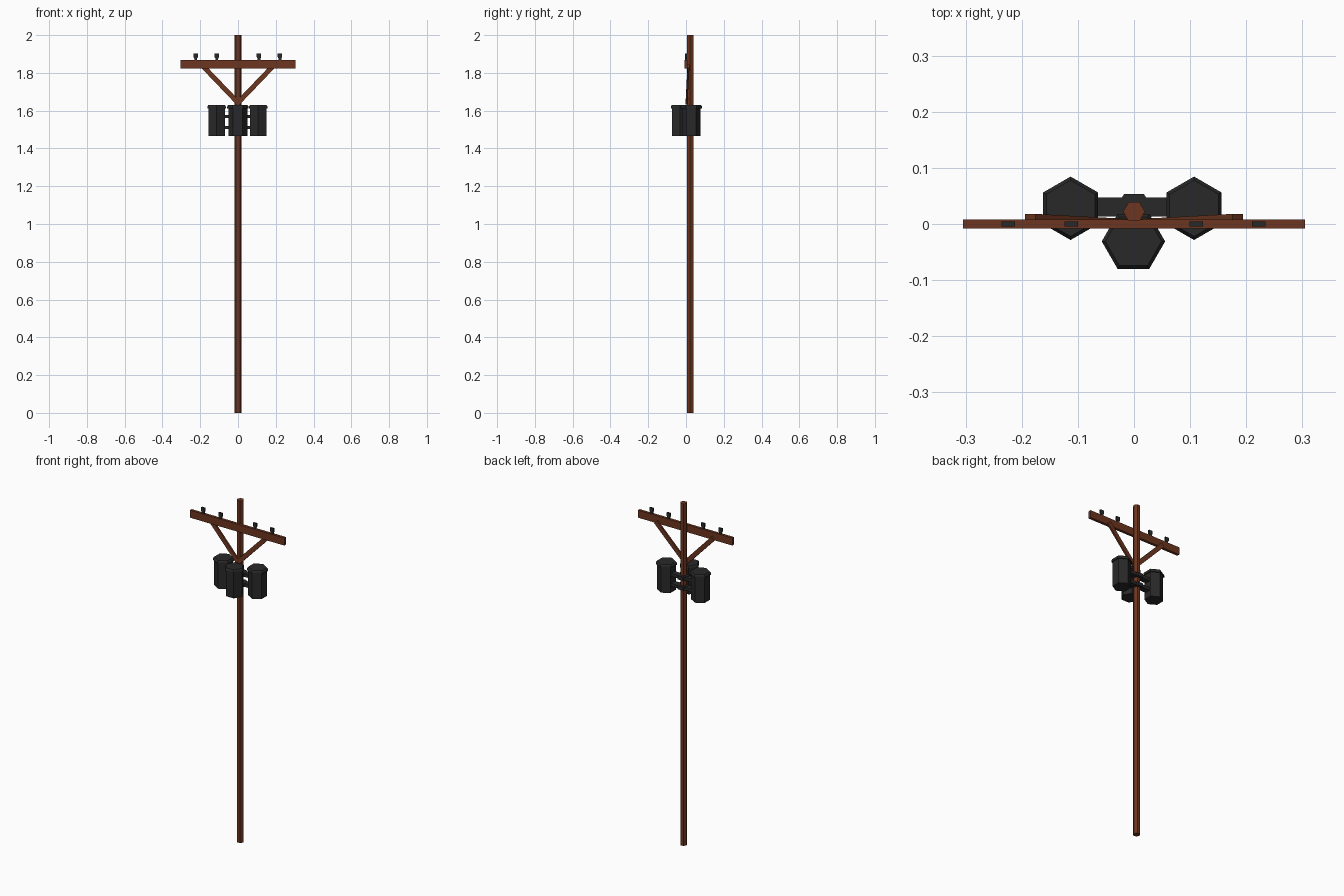
import bpy, math
from mathutils import Vector

if "Cube" in bpy.data.objects:
    bpy.data.objects.remove(bpy.data.objects["Cube"])


def material(name, rgb):
    m = bpy.data.materials.new(name)
    m.diffuse_color = (*rgb, 1)
    m.use_nodes = True
    m.node_tree.nodes["Principled BSDF"].inputs["Base Color"].default_value = m.diffuse_color
    return m


WOOD = material("wood", (0.15, 0.036, 0.014))
DARK = material("dark_metal", (0.022, 0.022, 0.022))
POLE_Y = 0.022


def mesh_object(name, verts, faces, mat):
    me = bpy.data.meshes.new(name)
    me.from_pydata(verts, [], faces)
    me.materials.append(mat)
    ob = bpy.data.objects.new(name, me)
    bpy.context.collection.objects.link(ob)
    return ob


def hex_stack(name, x, y, rings, mat, turn=0):
    """Six-sided solid through (radius, z) rings, bottom to top."""
    verts = []
    for r, z in rings:
        for i in range(6):
            a = turn + i * math.pi / 3
            verts.append((x + r * math.cos(a), y + r * math.sin(a), z))
    faces = [tuple(range(5, -1, -1)), tuple(range(len(verts) - 6, len(verts)))]
    for k in range(len(rings) - 1):
        for i in range(6):
            j = (i + 1) % 6
            faces.append((k * 6 + i, k * 6 + j, k * 6 + 6 + j, k * 6 + 6 + i))
    return mesh_object(name, verts, faces, mat)


def extrude_xz(name, profile, y0, y1, mat):
    """Front profile (counter-clockwise seen from the front) extruded in y."""
    n = len(profile)
    verts = [(x, y, z) for y in (y0, y1) for x, z in profile]
    faces = [tuple(range(n)), tuple(range(2 * n - 1, n - 1, -1))]
    faces += [(i, n + i, n + (i + 1) % n, (i + 1) % n) for i in range(n)]
    return mesh_object(name, verts, faces, mat)


def box(name, x0, x1, y0, y1, z0, z1, mat):
    return extrude_xz(name, [(x0, z0), (x1, z0), (x1, z1), (x0, z1)], y0, y1, mat)


# pole and crossarm
hex_stack("pole", 0, POLE_Y, [(0.0195, 0), (0.0195, 2)], WOOD)
box("crossarm", -0.305, 0.305, -0.008, 0.008, 1.824, 1.868, WOOD)

# diagonal braces, from the pole front up to the back of the crossarm
for side, label in ((-1, "left"), (1, "right")):
    a, b = Vector((0, 0.003, 1.642)), Vector((side * 0.185, 0.013, 1.835))
    d = b - a
    ob = box("brace_" + label, -0.013, 0.013, -0.005, 0.005, 0, d.length, WOOD)
    ob.location = a
    ob.rotation_euler = (-math.asin(d.y / d.length), math.atan2(d.x, d.z), 0)

# insulators: narrow stem with a wider head
for i, x in enumerate((-0.224, -0.112, 0.111, 0.222)):
    half = [(0.007, 1.866), (0.007, 1.876), (0.012, 1.884), (0.012, 1.902)]
    prof = [(x + w, z) for w, z in half] + [(x - w, z) for w, z in reversed(half)]
    extrude_xz(f"insulator_{i + 1}", prof, -0.0045, 0.0045, DARK)

# transformer cans with chamfered lids
for label, x, y, turn in (("left", -0.113, 0.028, math.pi / 6),
                          ("right", 0.107, 0.028, math.pi / 6),
                          ("front", -0.001, -0.031, 0)):
    hex_stack("transformer_" + label, x, y,
              [(0.050, 1.465), (0.050, 1.612), (0.0565, 1.612),
               (0.0565, 1.622), (0.050, 1.631)], DARK, turn)

# mounting collars and side arms
for i, z in enumerate((1.511, 1.569)):
    hex_stack(f"collar_{i + 1}", 0, POLE_Y, [(0.036, z - 0.011), (0.036, z + 0.011)], DARK)
    box(f"mounting_arm_{i + 1}", -0.09, 0.09, 0.013, 0.047, z - 0.009, z + 0.009, DARK)
    box(f"front_mount_{i + 1}", -0.015, 0.015, -0.03, 0.015, z - 0.009, z + 0.009, DARK)
